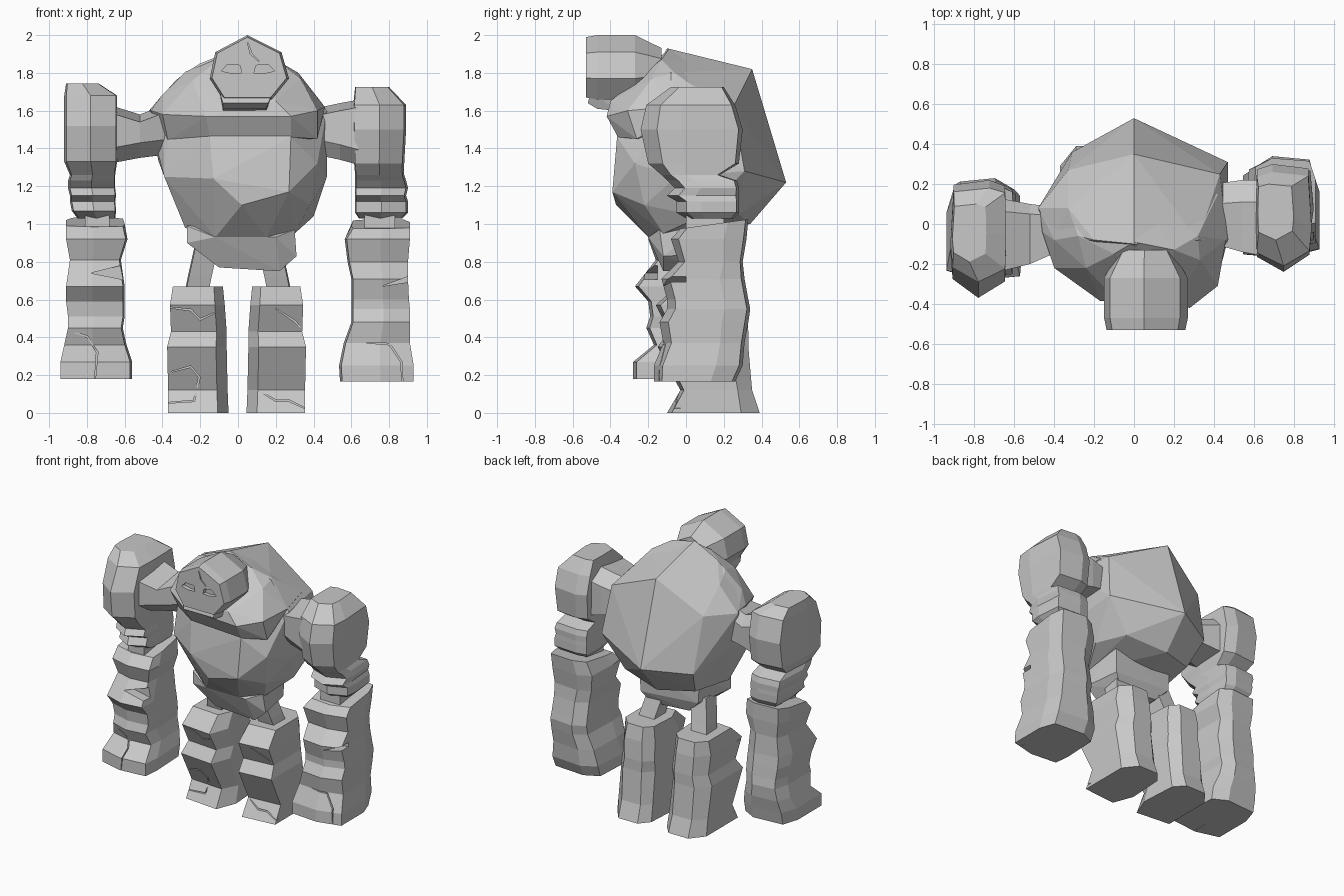
import bpy, bmesh, math
from mathutils import Vector

stone = bpy.data.materials.new("stone_grey")
stone.diffuse_color = (0.58, 0.58, 0.58, 1)


def finish(name, bm):
    bmesh.ops.recalc_face_normals(bm, faces=bm.faces)
    me = bpy.data.meshes.new(name)
    bm.to_mesh(me)
    bm.free()
    me.materials.append(stone)
    ob = bpy.data.objects.new(name, me)
    bpy.context.collection.objects.link(ob)
    return ob


def hull(name, pts):
    """Faceted boulder wrapped around corner points."""
    bm = bmesh.new()
    for p in pts:
        bm.verts.new(p)
    r = bmesh.ops.convex_hull(bm, input=bm.verts)
    junk = [g for g in r["geom_interior"] if isinstance(g, bmesh.types.BMVert)]
    if junk:
        bmesh.ops.delete(bm, geom=junk, context='VERTS')
    bmesh.ops.dissolve_limit(bm, angle_limit=math.radians(2), verts=bm.verts, edges=bm.edges)
    return finish(name, bm)


def skin(name, rings):
    bm = bmesh.new()
    vs = [[bm.verts.new(p) for p in r] for r in rings]
    n = len(rings[0])
    for a, b in zip(vs, vs[1:]):
        for i in range(n):
            bm.faces.new((a[i], a[(i + 1) % n], b[(i + 1) % n], b[i]))
    bm.faces.new(vs[0][::-1])
    bm.faces.new(vs[-1])
    return finish(name, bm)


def column(name, shape, levels, tilt=0):
    """Stack a unit cross-section through (z, x0, x1, y0, y1) levels; tilt raises the top's back."""
    top = levels[-1][0]
    return skin(name, [[(x0 + u * (x1 - x0), y0 + v * (y1 - y0),
                         z + (tilt * (v - 1) if z == top else 0)) for u, v in shape]
                       for z, x0, x1, y0, y1 in levels])


def cut(ob, name, path, y0, y1, closed=False, w=0.009):
    """Chisel a slit (or a closed pocket) into the front of a part."""
    outline = path
    if not closed:
        pts = [Vector(p) for p in path]
        side = []
        for i, p in enumerate(pts):
            d = (pts[min(i + 1, len(pts) - 1)] - pts[max(i - 1, 0)]).normalized()
            width = w if 0 < i < len(pts) - 1 else w * 0.4
            side.append(tuple(p + Vector((-d.y, d.x)) * width))
        outline = path + side[::-1]
    c = skin(name, [[(x, y, z) for x, z in outline] for y in (y0, y1)])
    c.hide_render = True
    c.hide_viewport = True
    m = ob.modifiers.new("chisel", 'BOOLEAN')
    m.operation, m.solver, m.object = 'DIFFERENCE', 'EXACT', c


# Torso boulder
hull("torso", [
    (0, -.1, 1.93), (0, .35, 1.82), (.32, -.08, 1.8), (-.2, -.08, 1.85), (-.33, .08, 1.76),
    (.43, .25, 1.62), (.47, .31, 1.28), (0, .53, 1.22), (-.33, .27, 1.6), (-.48, .08, 1.59),
    (-.4, -.08, 1.68), (-.28, -.06, 1.8),
    (-.42, .08, 1.33), (-.31, .36, 1.2), (-.37, -.17, 1.43), (-.39, -.19, 1.25),
    (-.15, -.33, 1.46), (.28, -.365, 1.46), (.27, -.39, 1.17), (.02, -.37, 1.1), (-.13, -.37, 1.24),
    (.42, -.27, 1.32), (.47, -.08, 1.6), (.47, -.05, 1.25), (.38, -.22, 1.1),
    (-.28, -.1, .98), (-.12, -.2, .93), (.15, -.2, .93), (.3, -.12, .95),
    (.4, .08, 1.04), (0, .34, 1.0), (-.25, .25, 1.02), (.3, .28, 1.05)])
# Upper chest slab that overhangs the belly and blends into the back
hull("upper_chest", [
    (-.46, -.04, 1.6), (-.4, -.22, 1.58), (-.17, -.385, 1.57), (.28, -.42, 1.57), (.42, -.31, 1.6),
    (.46, -.08, 1.62), (-.37, -.16, 1.44), (-.15, -.325, 1.46), (.28, -.36, 1.46), (.42, -.26, 1.45),
    (-.24, -.22, 1.76), (-.1, -.37, 1.64), (.2, -.4, 1.65), (.33, -.18, 1.77),
    (-.1, -.15, 1.87), (.2, -.13, 1.87), (0, -.09, 1.928), (0, .2, 1.84),
    (-.32, .06, 1.76), (-.47, .06, 1.6), (-.4, -.08, 1.685), (-.28, -.06, 1.805),
    (.42, .15, 1.65), (.32, -.06, 1.8)])
# Pelvis
hull("pelvis", [(-.27, -.14, .99), (-.27, -.14, .9), (-.1, -.12, .77), (.22, -.12, .75),
                (.31, -.12, .83), (.3, -.14, .97), (-.12, -.2, .93), (.2, -.2, .93),
                (-.2, .13, 1.02), (-.19, .13, .87), (-.1, .1, .78), (.2, .1, .76),
                (.27, .14, .84), (.28, .15, 1.04)])

# Head: face outline pulled back along y
face = [(.05, 2), (-.12, 1.91), (-.15, 1.77), (-.08, 1.66), (.18, 1.66), (.27, 1.77), (.23, 1.91)]


def face_ring(y, s):
    return [(.055 + (x - .055) * s, y, 1.82 + (z - 1.82) * s) for x, z in face]


head = skin("head", [face_ring(-.53, .94), face_ring(-.47, 1), face_ring(-.27, 1),
                     face_ring(-.13, .62)])
hull("jaw", [(-.08, -.47, 1.61), (.15, -.47, 1.61), (-.08, -.52, 1.64), (.16, -.52, 1.64),
             (-.1, -.5, 1.71), (.19, -.5, 1.71), (-.08, -.38, 1.6), (.15, -.38, 1.6),
             (-.08, -.3, 1.7), (.16, -.3, 1.7)])
for i, (cx, s) in enumerate(((-.035, 1), (.14, -1))):
    eye = [(cx - .055 * s, 1.81), (cx - .02 * s, 1.845), (cx + .045 * s, 1.84),
           (cx + .055 * s, 1.80), (cx, 1.798)]
    cut(head, f"eye_socket_cutter_{i}", eye, -.6, -.5, True)
cut(head, "brow_crack_cutter", [(.05, 1.96), (.065, 1.9), (.11, 1.86)], -.6, -.51)

# Cross-sections
shoulder_shape = [(.04, .16), (.5, 0), (.98, .14), (1, .5), (.98, .95), (.7, 1), (.06, .96), (0, .4)]
fore_shape = [(0, .1), (.45, 0), (.97, .04), (1, .3), (.97, .88), (.7, 1), (.1, .96), (0, .7)]
leg_shape = [(0, .05), (.82, 0), (1, .3), (.95, .85), (.75, 1), (.25, 1), (0, .8)]


def mirrored(shape):
    return [(1 - u, v) for u, v in shape]


# Upper arms: elbow block with ridged front, notch, then the shoulder boulder
column("left_upper_arm", shoulder_shape, [
    (1.03, -.85, -.65, -.12, .17), (1.07, -.88, -.645, -.2, .2), (1.12, -.89, -.65, -.17, .2),
    (1.15, -.89, -.645, -.23, .2), (1.19, -.9, -.65, -.2, .2), (1.23, -.9, -.65, -.25, .19),
    (1.26, -.89, -.65, -.27, .1),
    (1.33, -.92, -.64, -.35, .19), (1.52, -.92, -.64, -.37, .22), (1.68, -.92, -.64, -.29, .18),
    (1.745, -.91, -.74, -.19, .1)])
column("right_upper_arm", mirrored(shoulder_shape), [
    (1.03, .64, .87, 0, .25), (1.06, .62, .9, -.05, .28), (1.12, .62, .9, -.05, .28),
    (1.15, .62, .89, -.1, .28), (1.19, .62, .9, -.06, .28), (1.23, .62, .89, -.1, .27),
    (1.26, .62, .88, -.13, .18),
    (1.32, .615, .88, -.2, .28), (1.5, .61, .89, -.24, .3), (1.63, .61, .89, -.21, .26),
    (1.725, .62, .8, -.08, .2)])

# Wrist-like necks under the elbows
hull("left_elbow_neck", [(x, y, z) for x in (-.81, -.68) for y in (-.12, .12) for z in (.94, 1.06)])
hull("right_elbow_neck", [(x, y, z) for x in (.67, .83) for y in (.0, .2) for z in (.94, 1.06)])

# Forearms with stepped ridges
left_forearm = column("left_forearm", fore_shape, [
    (.18, -.94, -.56, -.28, .18), (.27, -.94, -.56, -.28, .2), (.36, -.92, -.59, -.17, .22),
    (.45, -.9, -.61, -.21, .23), (.51, -.9, -.6, -.19, .22), (.59, -.91, -.6, -.2, .21),
    (.67, -.91, -.6, -.27, .2), (.81, -.89, -.62, -.16, .19), (.92, -.91, -.585, -.2, .2),
    (1.035, -.91, -.6, -.13, .2)], .05)
right_forearm = column("right_forearm", mirrored(fore_shape), [
    (.165, .54, .93, -.17, .26), (.25, .535, .93, -.17, .3), (.37, .56, .91, -.12, .31),
    (.48, .6, .91, -.14, .33), (.55, .6, .91, -.1, .34), (.6, .6, .905, -.1, .33),
    (.71, .6, .9, -.13, .31), (.8, .58, .9, -.04, .3), (.92, .565, .91, -.08, .32),
    (1.025, .6, .91, -.03, .33)], .05)

# Shoulder joints
for name, joint in (
        ("left_shoulder_joint", [(-.68, -.24, .13, 1.32, 1.63), (-.52, -.2, .1, 1.35, 1.58),
                                 (-.36, -.13, .08, 1.37, 1.64)]),
        ("right_shoulder_joint", [(.65, -.16, .22, 1.31, 1.66), (.54, -.14, .22, 1.34, 1.64),
                                  (.4, -.1, .2, 1.37, 1.61)])):
    skin(name, [[(x, a, lo + .08), (x, a * .5, lo), (x, b, lo + .02), (x, b, hi - .07),
                 (x, b * .5, hi), (x, a, hi - .04)] for x, a, b, lo, hi in joint])

# Legs, feet and hips
levels = [(0, .05, .37, -.1, .39), (.12, .055, .37, -.03, .35), (.35, .06, .375, -.15, .33),
          (.43, .06, .355, -.09, .33), (.57, .07, .36, -.16, .32), (.67, .08, .345, -.05, .3)]
left_leg = column("left_leg", leg_shape, [(z, -b, -a, c, d) for z, a, b, c, d in levels])
right_leg = column("right_leg", mirrored(leg_shape),
                   [(z, a - .005, b - .015, c, d) for z, a, b, c, d in levels])
for name, s in (("left_hip", -1), ("right_hip", 1)):
    skin(name, [[(s * (x + u * .06), y + v, z) for u, v in ((-1, -.06), (1, -.06), (1.1, .07), (-1, .07))]
                for x, y, z in ((.22, .1, .62), (.2, .07, .72), (.16, .02, .9))])

# Cracks and chips
cut(left_leg, "left_foot_crack_cutter",
    [(-.39, .05), (-.23, .06), (-.2, .19), (-.25, .25), (-.35, .22)], -.3, -.03)
cut(left_leg, "left_knee_crack_cutter", [(-.39, .56), (-.25, .54), (-.2, .49), (-.12, .53)], -.3, -.08)
cut(right_leg, "right_foot_crack_cutter", [(.12, .11), (.2, .06), (.27, .06), (.36, .02)], -.3, -.03)
cut(right_leg, "right_knee_crack_cutter", [(.2, .55), (.3, .48), (.33, .45)], -.3, -.08)
cut(left_forearm, "left_forearm_chip_cutter", [(-.58, .79), (-.78, .74), (-.58, .7)], -.4, -.15, True)
cut(left_forearm, "left_wrist_crack_cutter",
    [(-.92, .44), (-.8, .4), (-.75, .32), (-.76, .16)], -.4, -.17)
cut(right_forearm, "right_forearm_chip_cutter", [(.95, .74), (.76, .67), (.95, .7)], -.3, 0, True)
cut(right_forearm, "right_wrist_crack_cutter", [(.68, .37), (.8, .36), (.86, .27), (.87, .15)], -.3, -.1)
